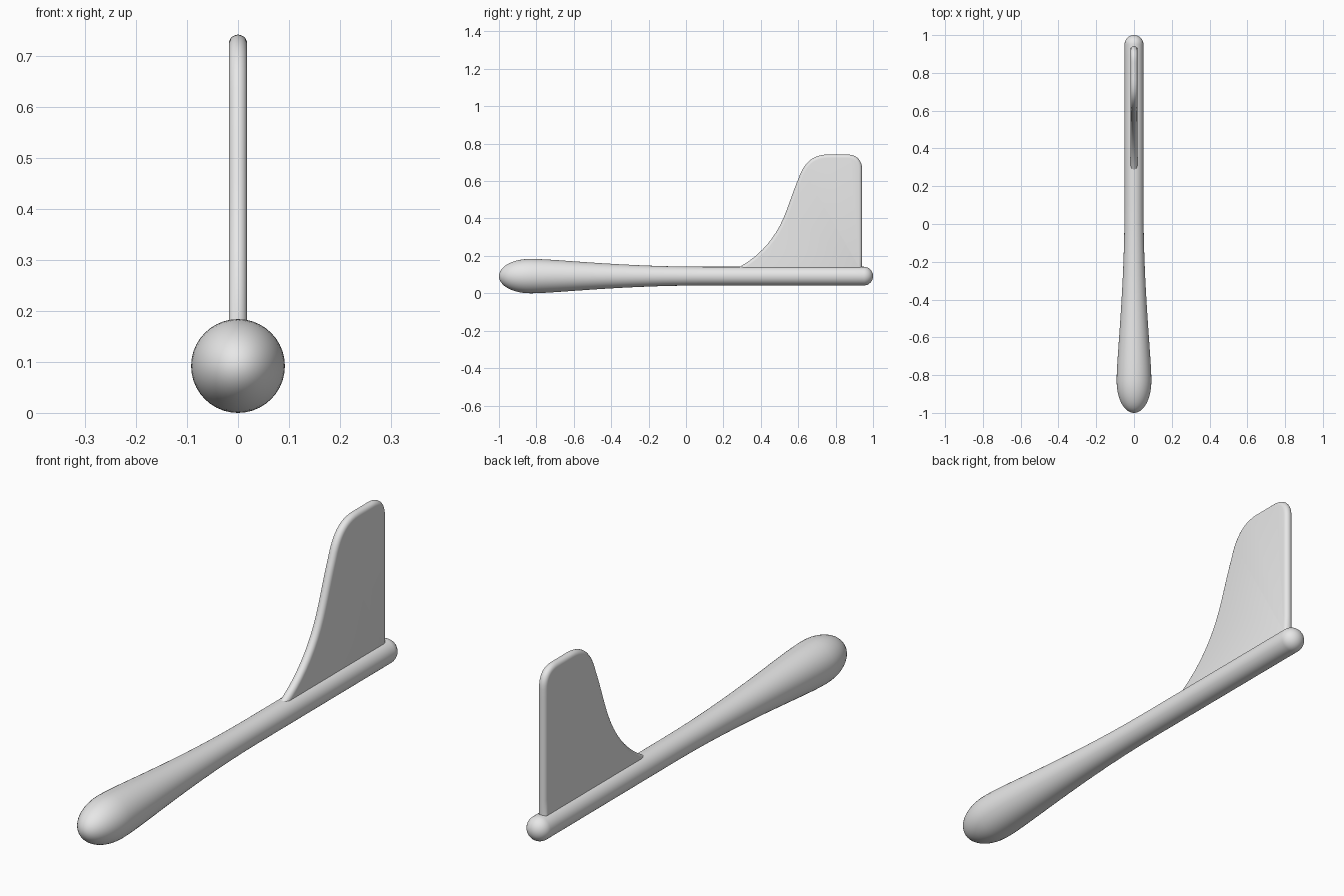
import bpy, bmesh, math
from mathutils import Vector
from mathutils.geometry import interpolate_bezier

cube = bpy.data.objects.get("Cube")
if cube:
    bpy.data.objects.remove(cube, do_unlink=True)

grey = bpy.data.materials.new("light_grey")
grey.use_nodes = True
grey.diffuse_color = (0.8, 0.8, 0.8, 1)
grey.node_tree.nodes["Principled BSDF"].inputs["Base Color"].default_value = grey.diffuse_color

AXIS_Z = 0.092


def path(segments, steps):
    """Join cubic bezier segments into one list of 2D points."""
    points = []
    for seg in segments:
        points += interpolate_bezier(*[Vector(p) for p in seg], steps)[bool(points):]
    return [p.to_2d() for p in points]


def finish(bm, name, angle):
    bmesh.ops.remove_doubles(bm, verts=bm.verts, dist=0.0001)
    bmesh.ops.recalc_face_normals(bm, faces=bm.faces)
    mesh = bpy.data.meshes.new(name)
    bm.to_mesh(mesh)
    bm.free()
    mesh.materials.append(grey)
    obj = bpy.data.objects.new(name, mesh)
    bpy.context.collection.objects.link(obj)
    bpy.ops.object.select_all(action='DESELECT')
    obj.select_set(True)
    bpy.context.view_layer.objects.active = obj
    bpy.ops.object.shade_smooth_by_angle(angle=math.radians(angle))
    return obj


# Tapered round body: (y, radius) profile spun about the long axis
profile = path([
    ((-1, 0), (-1, 0.05), (-0.93, 0.092), (-0.83, 0.092)),
    ((-0.83, 0.092), (-0.7, 0.092), (-0.35, 0.05), (0.1, 0.05)),
    ((0.1, 0.05), (0.4, 0.05), (0.7, 0.05), (0.95, 0.05)),
    ((0.95, 0.05), (0.978, 0.05), (1, 0.028), (1, 0)),
], 14)
bm = bmesh.new()
verts = [bm.verts.new((0, y, AXIS_Z + r)) for y, r in profile]
edges = [bm.edges.new(pair) for pair in zip(verts, verts[1:])]
bmesh.ops.spin(bm, geom=verts + edges, cent=(0, 0, AXIS_Z), axis=(0, 1, 0),
               angle=math.tau, steps=40)
finish(bm, "body", 60)

# Upright fin: (y, z) outline swept through a half-round rim, flat sides
outline = path([
    ((0.22, 0.11), (0.35, 0.16), (0.46, 0.26), (0.52, 0.4)),
    ((0.52, 0.4), (0.55, 0.47), (0.57, 0.54), (0.6, 0.61)),
    ((0.6, 0.61), (0.63, 0.7), (0.68, 0.742), (0.76, 0.742)),
    ((0.76, 0.742), (0.79, 0.742), (0.82, 0.742), (0.86, 0.742)),
    ((0.86, 0.742), (0.91, 0.742), (0.942, 0.715), (0.942, 0.66)),
    ((0.942, 0.66), (0.942, 0.5), (0.942, 0.3), (0.942, 0.09)),
], 12) + [Vector((0.22, 0.09))]
HALF = 0.018
RIM = 10
count = len(outline)
bm = bmesh.new()
rings = []
for k in range(RIM + 1):
    a = math.pi * (k / RIM - 0.5)
    ring = []
    for i, p in enumerate(outline):
        t = (outline[(i + 1) % count] - outline[i - 1]).normalized()
        q = p + Vector((t.y, -t.x)) * HALF * (1 - math.cos(a))
        ring.append(bm.verts.new((HALF * math.sin(a), q.x, q.y)))
    rings.append(ring)
for lower, upper in zip(rings, rings[1:]):
    for i in range(count):
        j = (i + 1) % count
        bm.faces.new((lower[i], lower[j], upper[j], upper[i]))
bm.faces.new(rings[0])
bm.faces.new(rings[-1])
finish(bm, "fin", 40)
